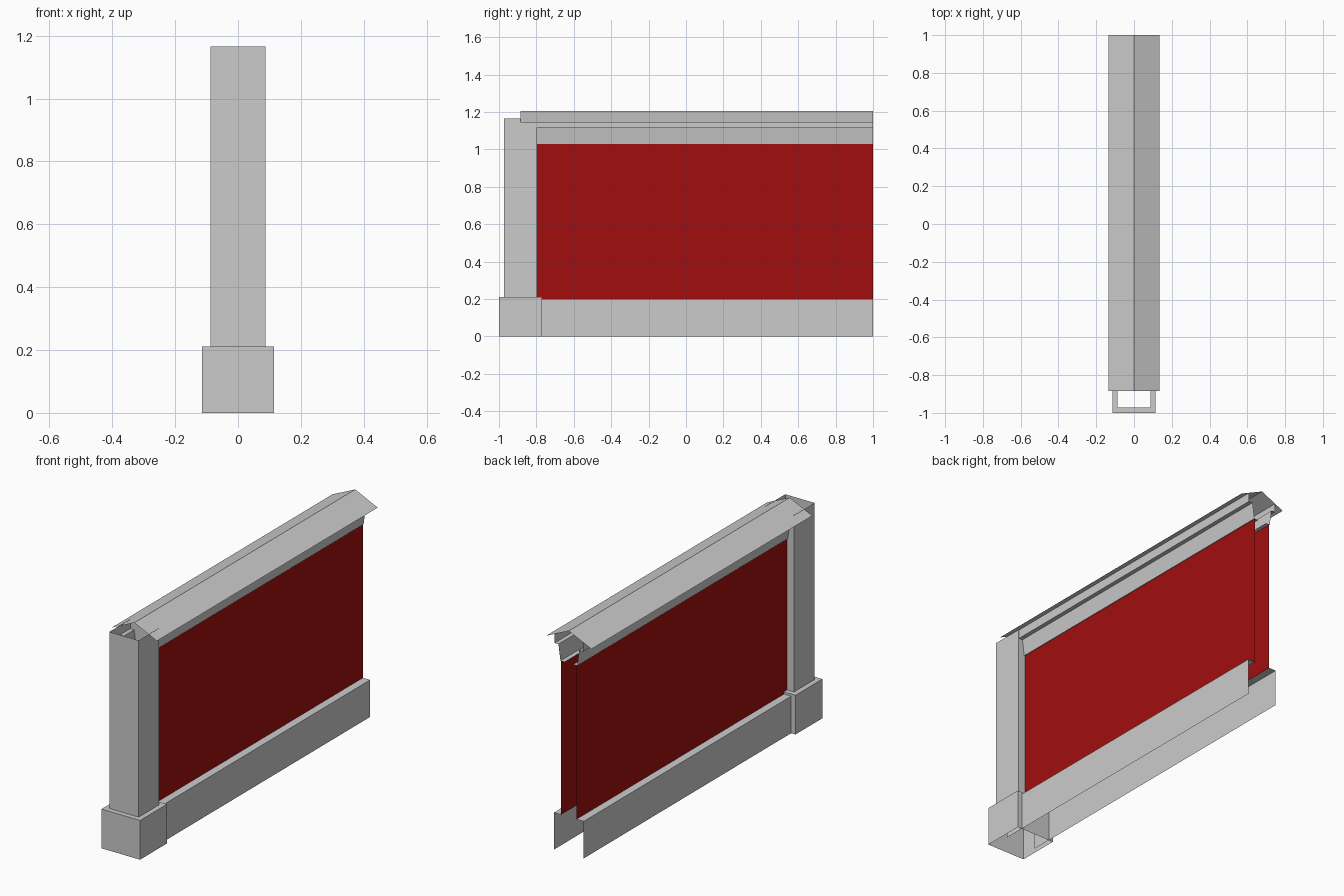
import bpy

if "Cube" in bpy.data.objects:
    bpy.data.objects.remove(bpy.data.objects["Cube"])

START, END = -0.885, 1.0   # the wall runs from the post centre to the open end


def make_object(name, verts, faces, material=None):
    mesh = bpy.data.meshes.new(name)
    mesh.from_pydata(verts, [], faces)
    obj = bpy.data.objects.new(name, mesh)
    bpy.context.collection.objects.link(obj)
    if material:
        mesh.materials.append(material)
    return obj


def wall_strip(name, profile, material=None):
    """Sweep an open (x, z) profile, listed bottom to top, along y; mirror in x."""
    n = len(profile)
    verts = [(x, y, z) for y in (START, END) for x, z in profile]
    faces = [(i, n + i, n + i + 1, i + 1) for i in range(n - 1)]
    obj = make_object(name, verts, faces, material)
    mirror = obj.modifiers.new("Mirror", 'MIRROR')
    mirror.use_axis[0] = True
    return obj


def square_sleeve(name, profile):
    """Stack square rings of (half width, z) around the post centre, open ended."""
    corners = [(-1, -1), (1, -1), (1, 1), (-1, 1)]
    verts = [(r * cx, START + r * cy, z) for r, z in profile for cx, cy in corners]
    faces = [(4 * k + i, 4 * k + (i + 1) % 4, 4 * k + 4 + (i + 1) % 4, 4 * k + 4 + i)
             for k in range(len(profile) - 1) for i in range(4)]
    return make_object(name, verts, faces)


red = bpy.data.materials.new("red_panel")
red.diffuse_color = (0.36, 0.004, 0.004, 1)
red.use_nodes = True
red.node_tree.nodes["Principled BSDF"].inputs["Base Color"].default_value = red.diffuse_color

# End post: stepped plinth and hollow shaft
square_sleeve("post_plinth", [(0.115, 0), (0.115, 0.212), (0.0875, 0.212)])
square_sleeve("post_shaft", [(0.0875, 0.212), (0.0875, 1.166)])

# Wall base with a ledge reaching in to the panels
wall_strip("wall_base", [(0.089, 0), (0.089, 0.2), (0.046, 0.2)])

# Red infill panels
wall_strip("wall_panel", [(0.046, 0.2), (0.046, 1.03)], red)

# Flared rail and stepped moulding under the roof
wall_strip("top_rail", [(0.025, 1.03), (0.05, 1.03), (0.062, 1.117),
                        (0.085, 1.117), (0.085, 1.165)])

# Pitched thin roof
wall_strip("roof_cap", [(0.135, 1.143), (0, 1.205)])
